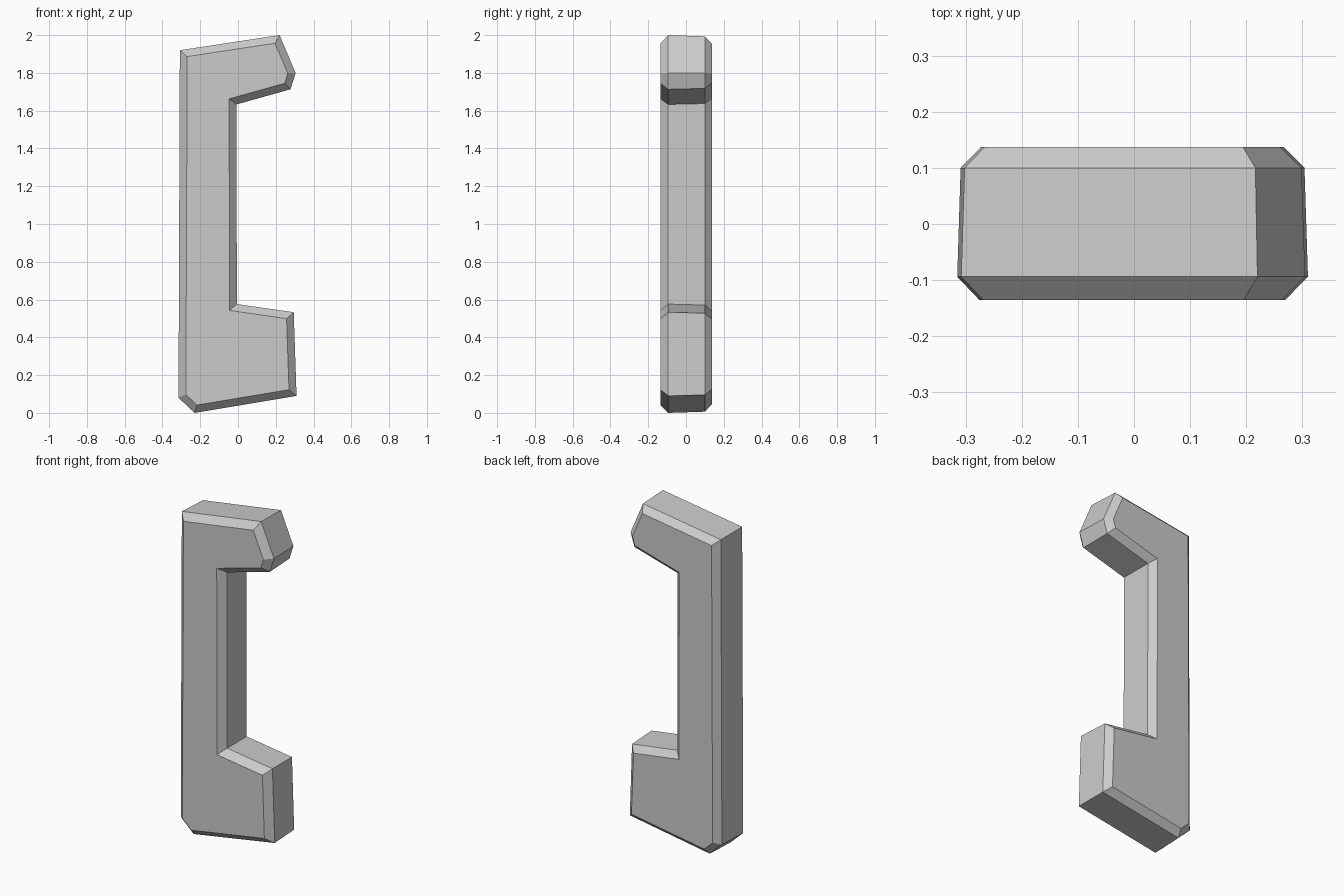
import bpy
import bmesh
from mathutils import Vector

cube = bpy.data.objects.get("Cube")
if cube:
    bpy.data.objects.remove(cube, do_unlink=True)

# One flat colour
grey = bpy.data.materials.new("light grey")
grey.use_nodes = True
colour = (0.6, 0.6, 0.6, 1)
grey.diffuse_color = colour
grey.node_tree.nodes["Principled BSDF"].inputs["Base Color"].default_value = colour

# Bracket outline (x, z), counter-clockwise
outline = [Vector(p) for p in (
    (-0.23, 0), (0.31, 0.09), (0.295, 0.533), (-0.006, 0.576), (-0.008, 1.633),
    (0.278, 1.713), (0.305, 1.80), (0.22, 2.0), (-0.308, 1.92), (-0.315, 0.08))]


def inset(points, distance):
    """Move every edge inwards by the distance, with mitred corners."""
    result = []
    for i, p in enumerate(points):
        a = (p - points[i - 1]).normalized()
        b = (points[(i + 1) % len(points)] - p).normalized()
        na, nb = Vector((-a.y, a.x)), Vector((-b.y, b.x))
        result.append(p + (na + nb) * distance / (1 + na.dot(nb)))
    return result


# Chamfered body: loops from front to back, as (y, inset)
bm = bmesh.new()
loops = []
for y, distance in ((-0.135, 0.039), (-0.094, 0), (0.1, 0.006), (0.137, 0.042)):
    loops.append([bm.verts.new((p.x, y, p.y)) for p in inset(outline, distance)])
bm.faces.new(loops[0])
bm.faces.new(reversed(loops[-1]))
for front, back in zip(loops, loops[1:]):
    for i in range(len(front)):
        bm.faces.new((front[i - 1], back[i - 1], back[i], front[i]))
bmesh.ops.recalc_face_normals(bm, faces=bm.faces[:])

mesh = bpy.data.meshes.new("bracket_handle")
bm.to_mesh(mesh)
bm.free()
mesh.materials.append(grey)
bpy.context.collection.objects.link(bpy.data.objects.new("bracket_handle", mesh))
